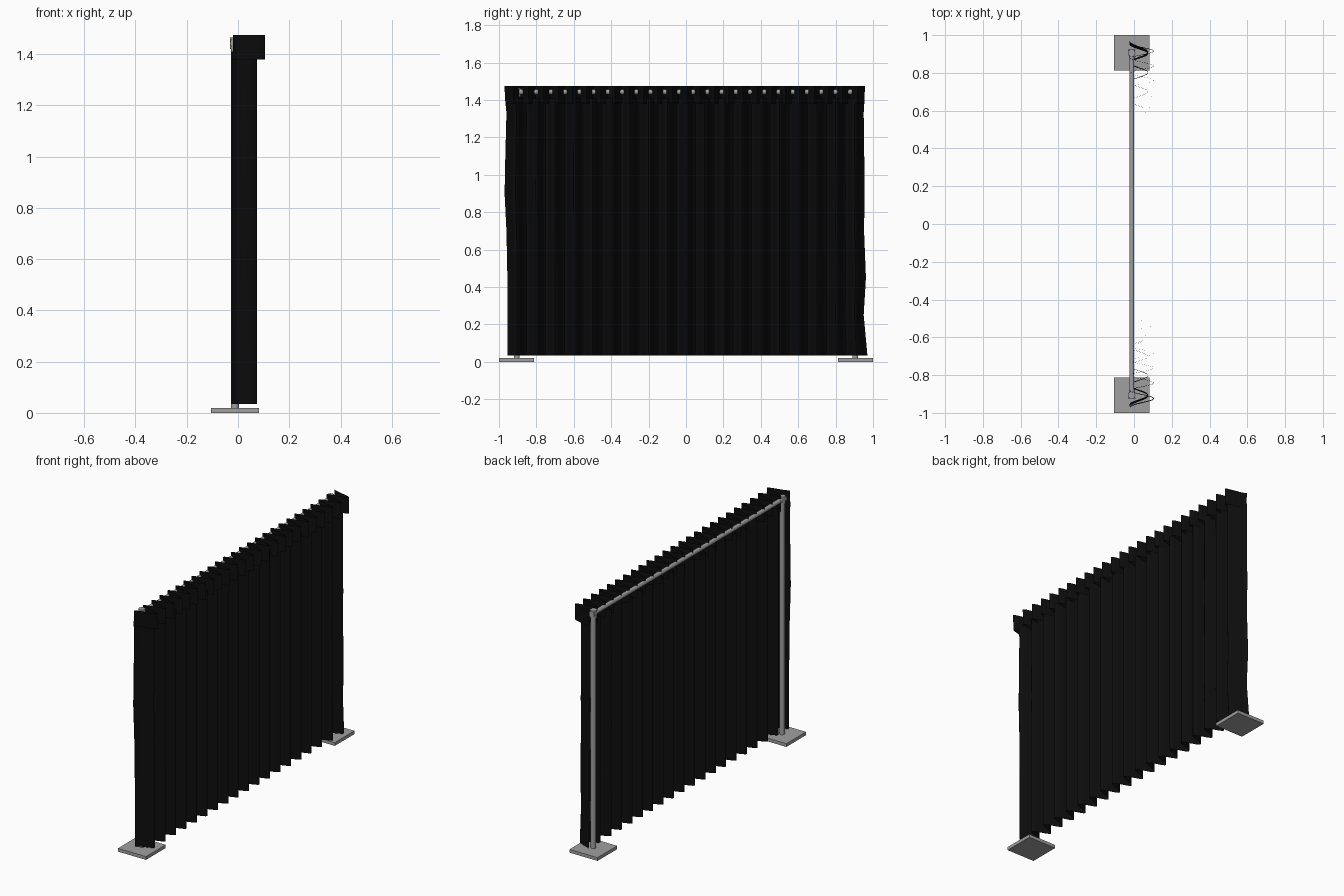
import bpy, bmesh, math
from mathutils import Vector

cube = bpy.data.objects.get("Cube")
if cube:
    bpy.data.objects.remove(cube, do_unlink=True)


def material(name, rgb, rough):
    m = bpy.data.materials.new(name)
    m.use_nodes = True
    m.diffuse_color = (*rgb, 1)
    node = next(n for n in m.node_tree.nodes if n.type == 'BSDF_PRINCIPLED')
    node.inputs["Base Color"].default_value = (*rgb, 1)
    node.inputs["Roughness"].default_value = rough
    return m


BLACK = material("black_fabric", (0.004, 0.004, 0.004), 0.9)
GREY = material("grey_metal", (0.35, 0.35, 0.35), 0.5)
POLE_X, POLE_Y, BAR_Z = -0.012, 0.905, 1.443


def finish(bm, name, mat, smooth=True):
    me = bpy.data.meshes.new(name)
    bm.to_mesh(me)
    bm.free()
    ob = bpy.data.objects.new(name, me)
    bpy.context.collection.objects.link(ob)
    me.materials.append(mat)
    if smooth:
        bpy.ops.object.select_all(action='DESELECT')
        ob.select_set(True)
        bpy.context.view_layer.objects.active = ob
        bpy.ops.object.shade_smooth_by_angle(angle=math.radians(40))
    return ob


def tube(name, a, b, r1, r2=None):
    """Capped cylinder or cone between two points."""
    a, b = Vector(a), Vector(b)
    bm = bmesh.new()
    bmesh.ops.create_cone(bm, cap_ends=True, segments=20, radius1=r1,
                          radius2=r2 or r1, depth=(b - a).length)
    turn = (b - a).to_track_quat('Z', 'Y').to_matrix()
    bmesh.ops.rotate(bm, verts=bm.verts, matrix=turn)
    bmesh.ops.translate(bm, verts=bm.verts, vec=(a + b) / 2)
    return finish(bm, name, GREY)


def pleated_sheet(name, folds, x_back, x_front, rows):
    """Open sheet of folds; each row is (z, right end y, left end y)."""
    bm = bmesh.new()
    cols = folds * 12
    mid, amp = (x_back + x_front) / 2, (x_front - x_back) / 2
    grid = []
    for z, y0, y1 in rows:
        line = []
        for i in range(cols + 1):
            t = i / cols
            s = 2 * t - 1
            # the loose ends drift while the middle hangs straight
            end = y1 if s > 0 else -y0
            y = 0.95 * s + math.copysign((end - 0.95) * abs(s) ** 10, s)
            x = mid - amp * math.cos(2 * math.pi * folds * t)
            line.append(bm.verts.new((x, y, z)))
        grid.append(line)
    for low, high in zip(grid, grid[1:]):
        for i in range(cols):
            bm.faces.new((low[i], low[i + 1], high[i + 1], high[i]))
    return finish(bm, name, BLACK)


# Fabric: long drape and the deeper, tighter frill along the top
pleated_sheet("curtain", 19, -0.025, 0.075, [
    (0.035, -0.955, 0.97), (0.25, -0.945, 0.95), (0.45, -0.945, 0.938),
    (0.7, -0.94, 0.948), (0.9, -0.93, 0.945), (1.1, -0.934, 0.947),
    (1.33, -0.94, 0.95), (1.41, -0.932, 0.946)])
pleated_sheet("top_frill", 25, -0.02, 0.105, [
    (1.378, -0.935, 0.947), (1.475, -0.929, 0.943)])

# Stand: mirrored feet, poles and corner fittings
for side, label in ((1, "back"), (-1, "front")):
    y = side * POLE_Y
    bm = bmesh.new()
    bmesh.ops.create_cube(bm, size=1)
    bmesh.ops.scale(bm, verts=bm.verts, vec=(0.188, 0.188, 0.02))
    bmesh.ops.translate(bm, verts=bm.verts, vec=(POLE_X, side * 0.906, 0.01))
    finish(bm, label + "_base_plate", GREY, smooth=False)
    tube(label + "_pole", (POLE_X, y, 0.015), (POLE_X, y, 1.43), 0.015)
    tube(label + "_pole_cap", (POLE_X, y, 1.42), (POLE_X, y, 1.465), 0.019)
    tube(label + "_bar_socket", (POLE_X, side * 0.875, BAR_Z),
         (POLE_X, side * 0.925, BAR_Z), 0.014, 0.019)

# Crossbar between the poles
tube("crossbar", (POLE_X, -POLE_Y, BAR_Z), (POLE_X, POLE_Y, BAR_Z), 0.013)
